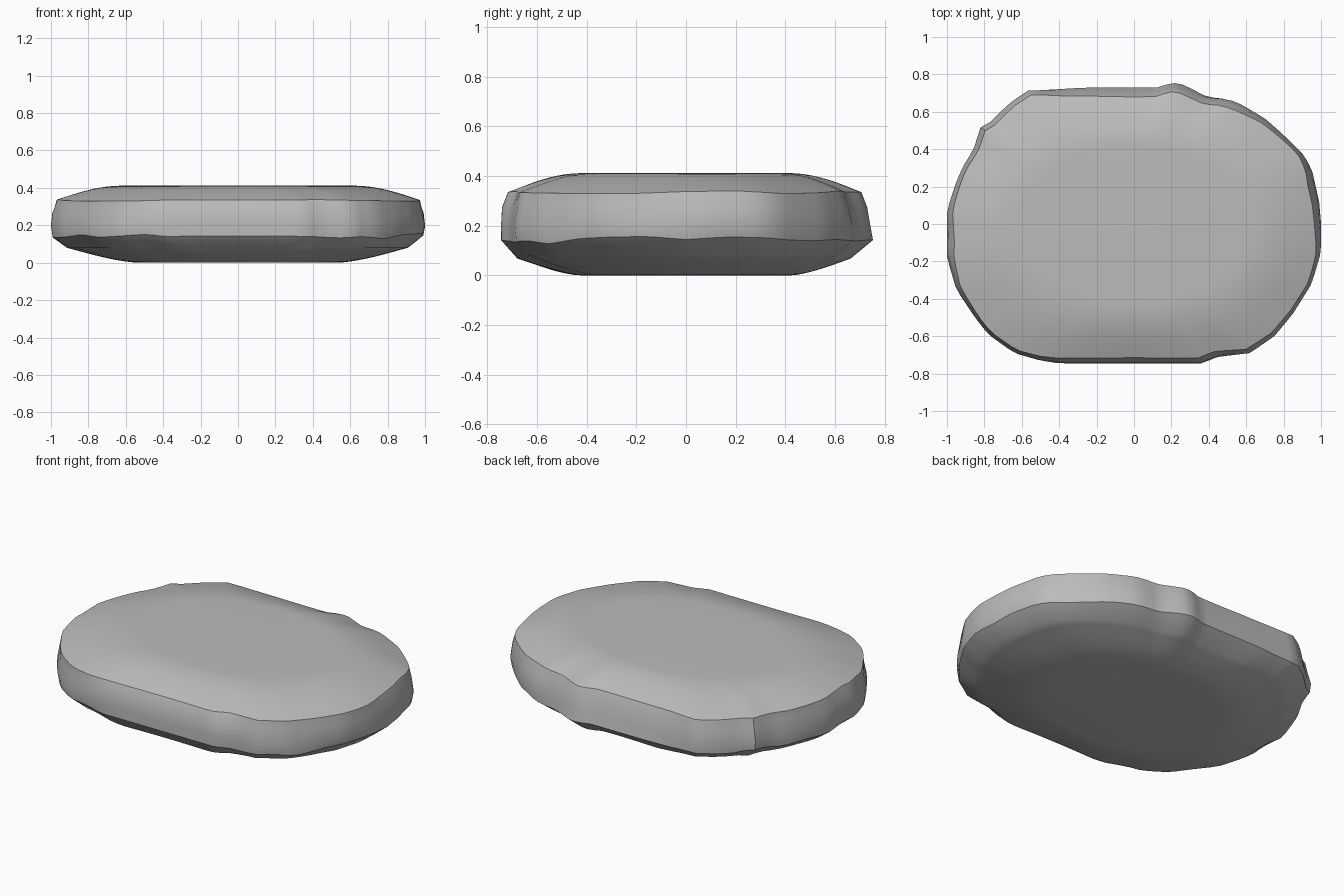
import bpy
import bmesh
import random
from math import sin, cos, pi, atan2, hypot
from mathutils import Vector

default = bpy.data.objects.get("Cube")
if default:
    bpy.data.objects.remove(default, do_unlink=True)

random.seed(4)
SEGMENTS = 112

# Irregular plan outline of the stone, counter-clockwise from the left end
OUTLINE = [
    (1, 0), (.99, .12), (.95, .3), (.9, .38), (.8, .48), (.7, .57), (.55, .66),
    (.46, .68), (.4, .68), (.25, .75), (.2, .755), (.13, .73), (-.2, .73),
    (-.57, .72), (-.67, .65), (-.78, .54), (-.82, .53), (-.86, .4), (-.92, .3),
    (-.96, .2), (-1, .07), (-1, -.18), (-.95, -.35), (-.85, -.5), (-.78, -.59),
    (-.64, -.69), (-.5, -.73), (-.4, -.745), (.36, -.745), (.45, -.71),
    (.62, -.69), (.75, -.6), (.85, -.48), (.95, -.32), (1, -.15),
]


def outline_point(angle):
    """Point where a ray from the centre crosses the outline."""
    ray = Vector((cos(angle), sin(angle)))
    for start, end in zip(OUTLINE, OUTLINE[1:] + OUTLINE[:1]):
        a, b = Vector(start), Vector(end)
        edge = b - a
        across = ray.cross(edge)
        if abs(across) < 1e-9:
            continue
        distance = a.cross(edge) / across
        along = a.cross(ray) / across
        if distance > 0 and -1e-6 <= along <= 1 + 1e-6:
            return ray * distance
    return ray


def inset(point, amount):
    """Move a plan point towards the centre."""
    return point * (1 - amount / point.length)


def ellipse(angle, width, depth):
    reach = 1 / hypot(cos(angle) / width, sin(angle) / depth)
    return Vector((cos(angle), sin(angle))) * reach


def chip_noise(count):
    """Piecewise linear random offsets around the stone."""
    knots = [random.uniform(-1, 1) for _ in range(count)]
    values = []
    for i in range(SEGMENTS):
        place = i * count / SEGMENTS
        k, f = int(place), place % 1
        values.append(knots[k] * (1 - f) + knots[(k + 1) % count] * f)
    return values


chips_high, chips_low, chips_rim = chip_noise(37), chip_noise(41), chip_noise(29)
angles = [2 * pi * i / SEGMENTS for i in range(SEGMENTS)]
STEPS = 9


def column(i):
    """Vertical profile at one angle, from the underside to the top."""
    angle = angles[i]
    edge = outline_point(angle)
    # Ends are chipped, the long front and back stay smooth
    rough = min(1, max(0, (abs(edge.x) - .3) / .25))
    back = max(0, sin(angle)) ** 2
    base = inset(edge, .07 + .025 * back + .02 * rough + .01 * rough * chips_low[i])
    rim = inset(edge, .03 + .02 * back + .012 * rough * chips_rim[i])
    base_z = .068 + .012 * rough
    rim_z = .335 + .006 * rough * chips_rim[i]

    profile = []
    # Rounded underside
    for s in range(STEPS):
        t = s / STEPS
        plan = ellipse(angle, .52, .42).lerp(base, t)
        profile.append((plan, base_z * (1 - cos(t * pi / 2)) ** .85))
    # Broken side wall with a lower chamfer
    profile.append((base, base_z))
    profile.append((inset(edge, .01 * rough), .142 + .016 * rough * chips_low[i]))
    profile.append((inset(edge, .012 * back), .2 + .012 * rough * chips_high[i]))
    profile.append((inset(edge, .004 + .022 * back + .008 * rough * (1 + chips_high[i])),
                    .275 + .015 * rough * chips_high[i]))
    profile.append((rim, rim_z))
    # Gently domed upper face
    for s in range(1, STEPS + 1):
        t = s / STEPS
        plan = rim.lerp(ellipse(angle, .62, .42), t)
        profile.append((plan, rim_z + (.412 - rim_z) * sin(t * pi / 2)))
    return profile


# Skin the profiles and close both flat ends
bm = bmesh.new()
columns = [[bm.verts.new((p.x, p.y, z)) for p, z in column(i)]
           for i in range(SEGMENTS)]
for near, far in zip(columns, columns[1:] + columns[:1]):
    for j in range(len(near) - 1):
        bm.faces.new((near[j], far[j], far[j + 1], near[j + 1]))
bm.faces.new([c[-1] for c in columns])
bm.faces.new([c[0] for c in reversed(columns)])
bmesh.ops.recalc_face_normals(bm, faces=bm.faces)

mesh = bpy.data.meshes.new("flat_stone")
bm.to_mesh(mesh)
bm.free()
stone = bpy.data.objects.new("flat_stone", mesh)
bpy.context.collection.objects.link(stone)

# Plain grey stone material
grey = (.5, .5, .5, 1)
material = bpy.data.materials.new("stone_grey")
material.use_nodes = True
material.diffuse_color = grey
material.node_tree.nodes["Principled BSDF"].inputs["Base Color"].default_value = grey
mesh.materials.append(material)

bpy.ops.object.select_all(action="DESELECT")
stone.select_set(True)
bpy.context.view_layer.objects.active = stone
bpy.ops.object.shade_smooth_by_angle(angle=.62)
